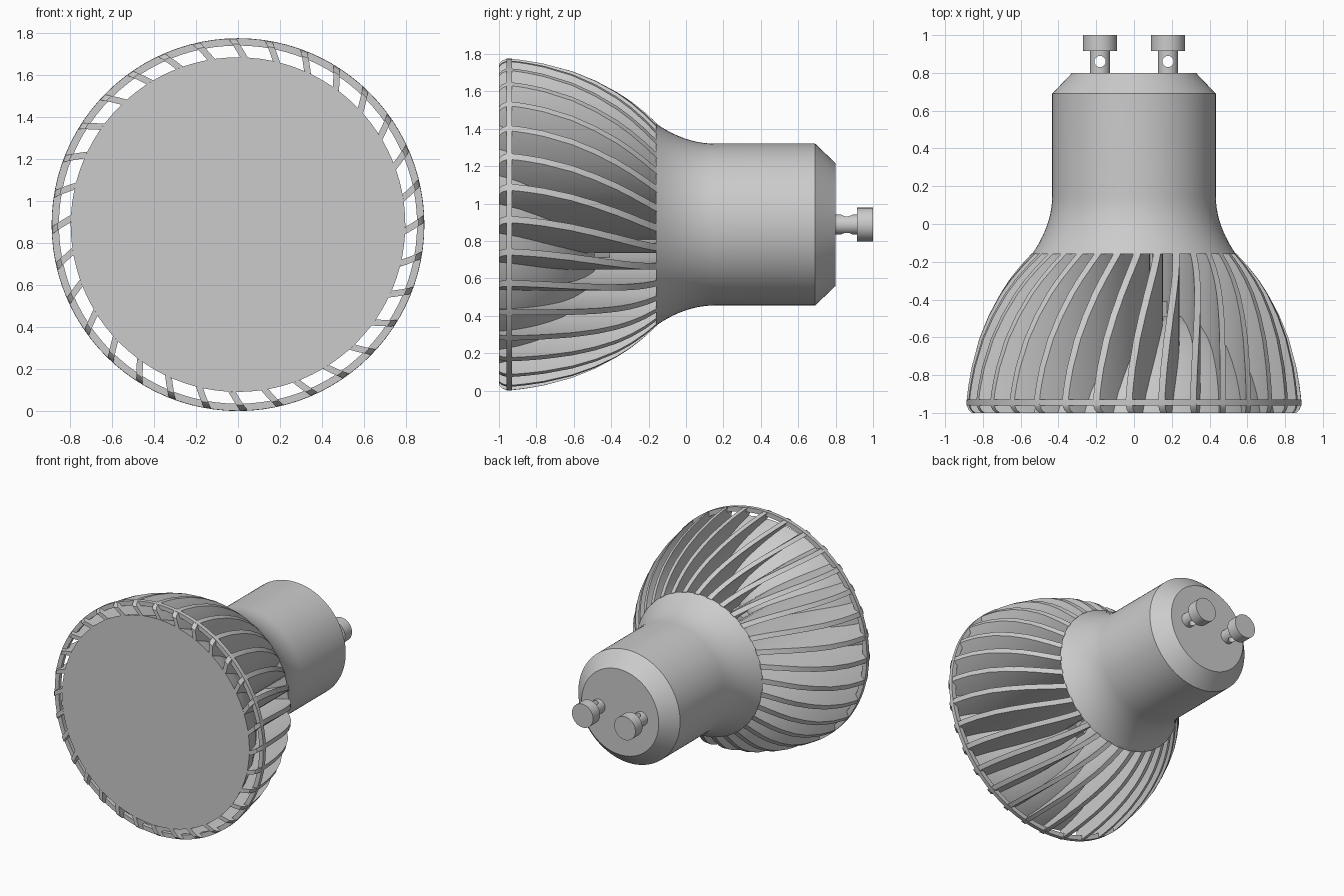
import bpy, bmesh, math
from mathutils import Vector

if "Cube" in bpy.data.objects:
    bpy.data.objects.remove(bpy.data.objects["Cube"])

CZ = 0.888          # height of the lamp axis
FINS = 32


def finish(name, bm, smooth=30):
    bmesh.ops.remove_doubles(bm, verts=bm.verts, dist=1e-5)
    bmesh.ops.recalc_face_normals(bm, faces=bm.faces)
    me = bpy.data.meshes.new(name)
    bm.to_mesh(me)
    bm.free()
    ob = bpy.data.objects.new(name, me)
    bpy.context.collection.objects.link(ob)
    bpy.ops.object.select_all(action='DESELECT')
    bpy.context.view_layer.objects.active = ob
    ob.select_set(True)
    bpy.ops.object.shade_smooth_by_angle(angle=math.radians(smooth))
    return ob


def revolve(name, profile, cx=0.0, seg=96, closed=False):
    """Spin (radius, y) points round a line parallel to the y axis."""
    bm = bmesh.new()
    rings = []
    for r, y in profile:
        if r < 1e-6:
            rings.append([bm.verts.new((cx, y, CZ))] * seg)
        else:
            rings.append([bm.verts.new((cx + r * math.sin(2 * math.pi * i / seg), y,
                                        CZ + r * math.cos(2 * math.pi * i / seg)))
                          for i in range(seg)])
    pairs = list(zip(rings, rings[1:]))
    if closed:
        pairs.append((rings[-1], rings[0]))
    for a, b in pairs:
        for i in range(seg):
            j = (i + 1) % seg
            bm.faces.new(list(dict.fromkeys((a[i], a[j], b[j], b[i]))))
    return finish(name, bm)


def interp(pts, x):
    if x <= pts[0][0]:
        return pts[0][1]
    for (x0, y0), (x1, y1) in zip(pts, pts[1:]):
        if x <= x1:
            return y0 + (y1 - y0) * (x - x0) / (x1 - x0)
    return pts[-1][1]


# Neck and cap housing, with a concave flare towards the fins
flare = [(0.433 + 0.107 * t ** 2, 0.15 - 0.31 * t) for t in [i / 10 for i in range(11)]]
revolve("housing", [(0, 0.80), (0.328, 0.80), (0.433, 0.69)] + flare + [(0, -0.16)])

# Reflector bowl with flat front and stepped core behind
bowl = [(0.40, -0.49), (0.48, -0.535), (0.56, -0.60), (0.62, -0.66), (0.67, -0.73),
        (0.72, -0.81), (0.76, -0.89), (0.785, -0.96), (0.797, -1.0)]
revolve("reflector_bowl", [(0, -1.0)] + bowl[::-1] + [(0.37, -0.49), (0.37, -0.41),
        (0.30, -0.41), (0.30, -0.15), (0, -0.15)])

# Rim ring joining the fins
revolve("rim_ring", [(0.853, -0.96), (0.887, -0.96), (0.888, -0.93), (0.853, -0.93)], closed=True)

# Swept cooling fins: curved blades running along y, trimmed to the dome
dome = [(0.54, -0.155), (0.60, -0.22), (0.66, -0.295), (0.71, -0.37), (0.77, -0.485),
        (0.82, -0.61), (0.86, -0.76), (0.88, -0.875), (0.887, -0.95)]
front = [(0.797, -1.0), (0.86, -1.0), (0.875, -0.985), (0.887, -0.955)]
radii = [0.28, 0.36, 0.42, 0.48, 0.54, 0.57, 0.60, 0.63, 0.66, 0.685, 0.71, 0.74,
         0.77, 0.797, 0.82, 0.84, 0.86, 0.875, 0.882, 0.887]


def blade(r, base):
    a = base + 0.75 * (0.845 - r)
    return Vector((r * math.sin(a), r * math.cos(a)))


bm = bmesh.new()
for k in range(FINS):
    base = 2 * math.pi * k / FINS
    rows = []
    for r in radii:
        p = blade(r, base)
        t = (blade(r + 0.001, base) - blade(r - 0.001, base)).normalized()
        n = Vector((-t.y, t.x)) * 0.021
        lo = interp(front, r) if r >= 0.797 else max(-0.997, interp(bowl, r) - 0.02)
        hi = interp(dome, r)
        row = []
        for s, y in ((1, lo), (1, hi), (-1, hi), (-1, lo)):
            q = p + n * s
            if r > 0.5:          # keep both edges on the round dome surface
                q = q.normalized() * r
            row.append(bm.verts.new((q.x, y, CZ + q.y)))
        rows.append(row)
    for a, b in zip(rows, rows[1:]):
        for i in range(4):
            j = (i + 1) % 4
            bm.faces.new((a[i], a[j], b[j], b[i]))
    bm.faces.new(rows[0])
    bm.faces.new(rows[-1])
finish("cooling_fins", bm)

# Two contact pins with cross holes
for side, x in (("left", -0.18), ("right", 0.18)):
    pin = revolve(side + "_pin", [(0, 0.78), (0.053, 0.78), (0.053, 0.915), (0.09, 0.915),
                                  (0.09, 1.0), (0, 1.0)], cx=x, seg=40)
    bpy.ops.mesh.primitive_cylinder_add(vertices=20, radius=0.03, depth=0.3,
                                        location=(x, 0.86, CZ))
    cutter = bpy.context.object
    cutter.name = side + "_pin_hole_cutter"
    cutter.hide_render = True
    cutter.hide_set(True)
    mod = pin.modifiers.new("hole", 'BOOLEAN')
    mod.operation = 'DIFFERENCE'
    mod.solver = 'EXACT'
    mod.object = cutter
